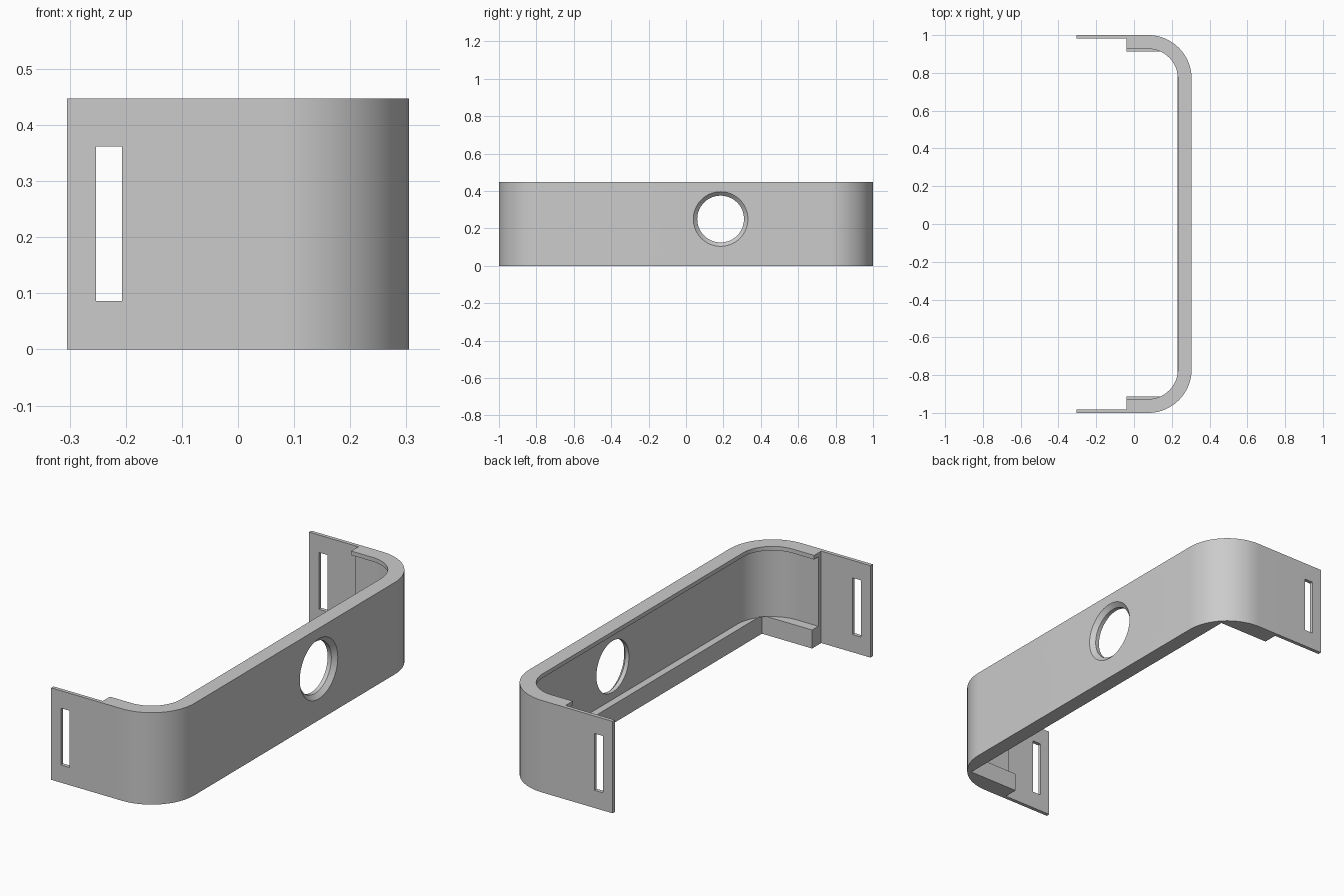
import bpy, bmesh
from math import sin, cos, pi

cube = bpy.data.objects.get("Cube")
if cube:
    bpy.data.objects.remove(cube)

HEIGHT = 0.447
FRONT = 0.305          # outer face of the long wall
HALF = 1.0             # half of the overall length
RADIUS = 0.23          # outer corner radius
TAB_END = -0.305
BODY_END = -0.04       # where the thick body steps down to the thin tabs
HOLE_Y, HOLE_Z = 0.185, 0.25

grey = bpy.data.materials.new("light_grey")
grey.use_nodes = True
grey.diffuse_color = (0.6, 0.6, 0.6, 1)
grey.node_tree.nodes["Principled BSDF"].inputs["Base Color"].default_value = (0.6, 0.6, 0.6, 1)


def make_object(name, bm):
    bmesh.ops.recalc_face_normals(bm, faces=bm.faces)
    mesh = bpy.data.meshes.new(name)
    bm.to_mesh(mesh)
    bm.free()
    ob = bpy.data.objects.new(name, mesh)
    bpy.context.collection.objects.link(ob)
    mesh.materials.append(grey)
    return ob


def rounded_outline(inset, x_start, steps=20):
    """Outline with two rounded corners, offset inward from the outer face."""
    r, cx, cy = RADIUS - inset, FRONT - RADIUS, HALF - RADIUS
    arc = [(cx + r * sin(a), cy + r * cos(a))
           for a in (pi / 2 * i / steps for i in range(steps + 1))]
    half = [(x_start, HALF - inset)] + arc
    return half + [(x, -y) for x, y in reversed(half)]


def box_outline(x0, x1, y0, y1):
    return [(x0, y0), (x1, y0), (x1, y1), (x0, y1)]


def prism(name, outline, z0, z1):
    bm = bmesh.new()
    face = bm.faces.new([bm.verts.new((x, y, z0)) for x, y in outline])
    top = bmesh.ops.extrude_face_region(bm, geom=[face])["geom"]
    bmesh.ops.translate(bm, vec=(0, 0, z1 - z0),
                        verts=[v for v in top if isinstance(v, bmesh.types.BMVert)])
    return make_object(name, bm)


def turned_hole(name, profile, sides=64):
    """Solid turned about the x axis from (x, radius) pairs."""
    bm = bmesh.new()
    rings = [[bm.verts.new((x, HOLE_Y + r * cos(2 * pi * i / sides),
                            HOLE_Z + r * sin(2 * pi * i / sides)))
              for i in range(sides)] for x, r in profile]
    for a, b in zip(rings, rings[1:]):
        for i in range(sides):
            j = (i + 1) % sides
            bm.faces.new((a[i], a[j], b[j], b[i]))
    bm.faces.new(rings[0])
    bm.faces.new(rings[-1])
    return make_object(name, bm)


# Solid blank with the outer shape
bracket = prism("bracket", rounded_outline(0, TAB_END), 0, HEIGHT)

cutters = [
    # Thin end tabs
    prism("tab_cutter", box_outline(-0.6, BODY_END, -0.982, 0.982), -0.1, 0.6),
    # Channel between the top lip and the bottom ledge
    prism("channel_cutter", rounded_outline(0.04, -0.5), 0.09, 0.427),
    # Opening inside the rounded top lip
    prism("lip_cutter", rounded_outline(0.073, -0.45), 0.25, 0.6),
    # Square-cornered opening inside the bottom ledge
    prism("ledge_cutter", box_outline(-0.4, 0.23, -0.912, 0.912), -0.1, 0.0915),
    # Strap slots through both tabs
    prism("slot_cutter", box_outline(-0.253, -0.207, -1.2, 1.2), 0.086, 0.362),
    # Round hole with a countersunk outer edge
    turned_hole("hole_cutter", [(0.1, 0.125), (FRONT - 0.02, 0.125),
                                (FRONT, 0.146), (FRONT + 0.02, 0.167)]),
]

for cutter in cutters:
    cutter.hide_render = True
    mod = bracket.modifiers.new(cutter.name, 'BOOLEAN')
    mod.operation = 'DIFFERENCE'
    mod.solver = 'EXACT'
    mod.object = cutter

# Bake the cuts and discard the cutters
bpy.context.view_layer.update()
depsgraph = bpy.context.evaluated_depsgraph_get()
result = bpy.data.meshes.new_from_object(bracket.evaluated_get(depsgraph))
bracket.modifiers.clear()
bracket.data = result
result.materials.clear()
result.materials.append(grey)
for cutter in cutters:
    bpy.data.objects.remove(cutter)

bpy.ops.object.select_all(action='DESELECT')
bracket.select_set(True)
bpy.context.view_layer.objects.active = bracket
bpy.ops.object.shade_smooth_by_angle(angle=pi / 6)
